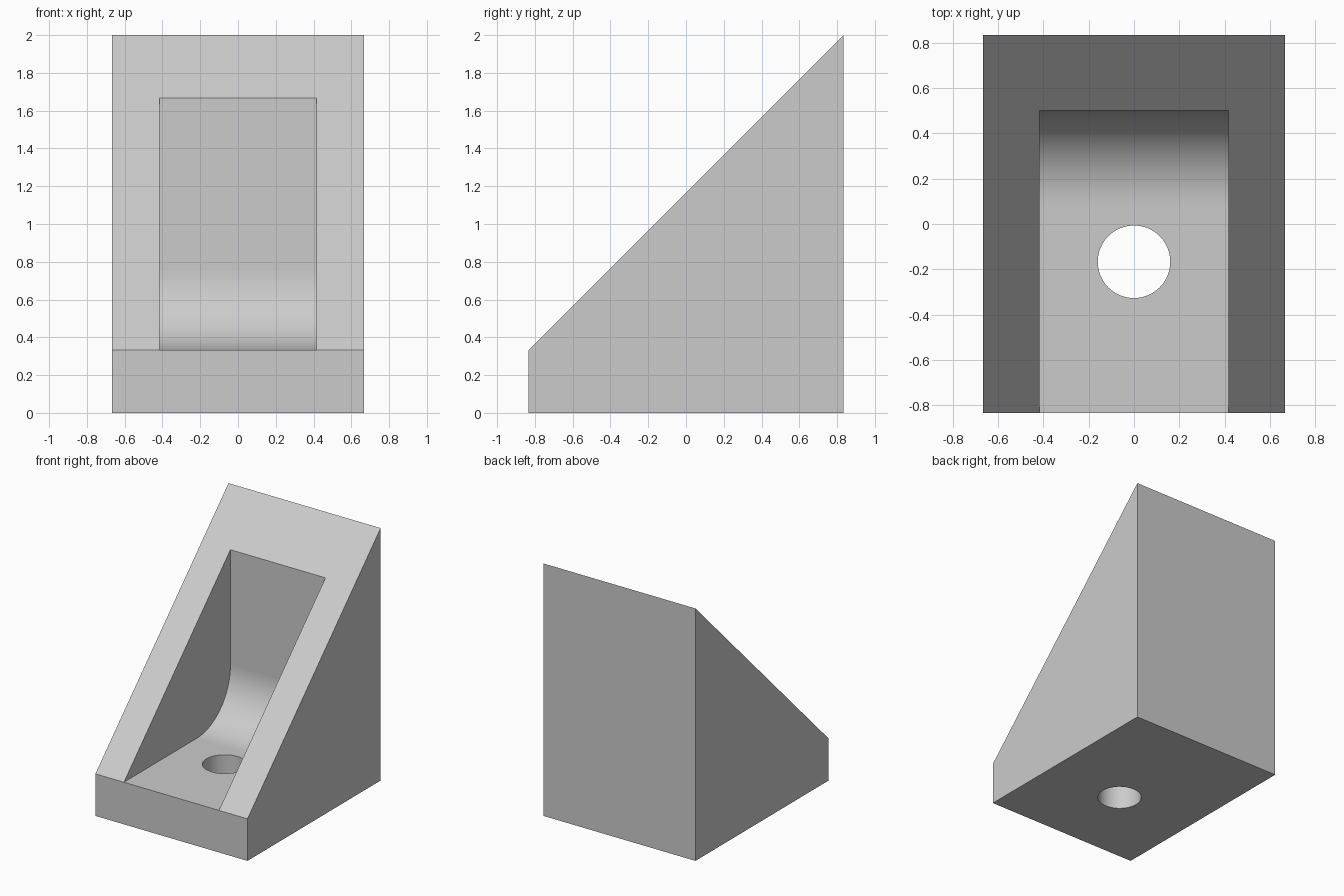
import bpy, bmesh, math
from mathutils import Matrix

cube = bpy.data.objects.get("Cube")
if cube:
    bpy.data.objects.remove(cube, do_unlink=True)

HALF_W, HALF_D, HEIGHT = 2 / 3, 5 / 6, 2.0
FLOOR = 1 / 3
POCKET_HALF, POCKET_BACK, FILLET = 5 / 12, 0.5, 5 / 12
HOLE_Y, HOLE_R = -1 / 6, 0.16

grey = bpy.data.materials.new("light grey")
grey.use_nodes = True
colour = (0.6, 0.6, 0.6, 1)
grey.diffuse_color = colour
grey.node_tree.nodes["Principled BSDF"].inputs["Base Color"].default_value = colour


def make_object(name, bm):
    bmesh.ops.recalc_face_normals(bm, faces=bm.faces)
    mesh = bpy.data.meshes.new(name)
    bm.to_mesh(mesh)
    bm.free()
    mesh.materials.append(grey)
    obj = bpy.data.objects.new(name, mesh)
    bpy.context.collection.objects.link(obj)
    return obj


def prism(name, profile, half_width):
    """Extrude a (y, z) profile symmetrically along x."""
    bm = bmesh.new()
    face = bm.faces.new([bm.verts.new((-half_width, y, z)) for y, z in profile])
    ext = bmesh.ops.extrude_face_region(bm, geom=[face])
    verts = [g for g in ext["geom"] if isinstance(g, bmesh.types.BMVert)]
    bmesh.ops.translate(bm, verts=verts, vec=(2 * half_width, 0, 0))
    # Only the slanted strips of a rounded corner are smooth
    bm.normal_update()
    for f in bm.faces:
        f.smooth = f.calc_area() < 0.1
    return make_object(name, bm)


# Wedge-shaped body
bracket = prism("corner_bracket", [(-HALF_D, 0), (HALF_D, 0), (HALF_D, HEIGHT),
                                   (-HALF_D, FLOOR)], HALF_W)

# Pocket with a rounded inner corner
steps = 24
arc = []
for i in range(steps + 1):
    a = math.pi / 2 * i / steps
    arc.append((POCKET_BACK - FILLET + FILLET * math.sin(a),
                FLOOR + FILLET - FILLET * math.cos(a)))
pocket = prism("pocket_cutter", [(-1, FLOOR)] + arc + [(POCKET_BACK, 2.2), (-1, 2.2)],
               POCKET_HALF)

# Screw hole through the floor
bm = bmesh.new()
bmesh.ops.create_cone(bm, cap_ends=True, segments=64, radius1=HOLE_R, radius2=HOLE_R,
                      depth=1, matrix=Matrix.Translation((0, HOLE_Y, 0.2)))
for f in bm.faces:
    f.smooth = len(f.verts) == 4
hole = make_object("hole_cutter", bm)

# Cut both out of the body
for cutter in (pocket, hole):
    mod = bracket.modifiers.new(cutter.name, "BOOLEAN")
    mod.operation = "DIFFERENCE"
    mod.solver = "EXACT"
    mod.object = cutter
    bpy.context.view_layer.objects.active = bracket
    bpy.ops.object.modifier_apply(modifier=mod.name)
    bpy.data.objects.remove(cutter, do_unlink=True)
